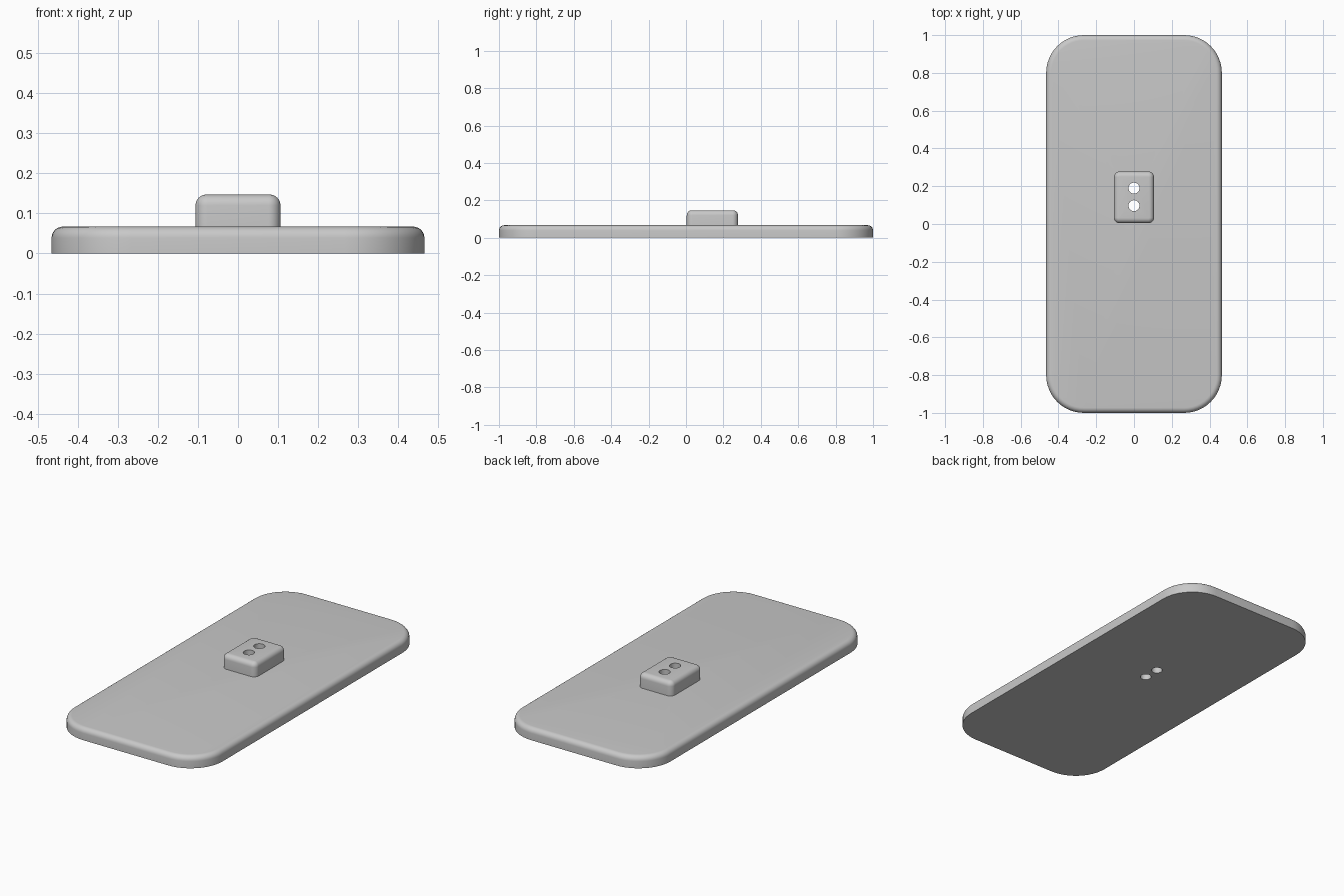
import bpy
import bmesh
from math import cos, sin, pi, radians

default_cube = bpy.data.objects.get("Cube")
if default_cube:
    bpy.data.objects.remove(default_cube, do_unlink=True)

# Single grey material
grey = bpy.data.materials.new("light grey")
grey.use_nodes = True
colour = (0.58, 0.58, 0.58, 1)
grey.diffuse_color = colour
grey.node_tree.nodes["Principled BSDF"].inputs["Base Color"].default_value = colour

PLATE_TOP = 0.067
BLOCK_TOP = 0.147
HOLE_RADIUS = 0.029
HOLE_Y = (0.097, 0.19)
CORNER_STEPS = 12
FILLET_STEPS = 6


def finish(name, bm):
    bmesh.ops.recalc_face_normals(bm, faces=bm.faces)
    mesh = bpy.data.meshes.new(name)
    bm.to_mesh(mesh)
    bm.free()
    mesh.materials.append(grey)
    obj = bpy.data.objects.new(name, mesh)
    bpy.context.collection.objects.link(obj)
    return obj


def rounded_slab(name, half_x, half_y, centre_y, bottom, top, radius, fillet):
    """Slab with rounded corners and a filleted top rim."""
    bm = bmesh.new()
    levels = [(0, bottom)]
    for i in range(FILLET_STEPS + 1):
        a = pi / 2 * i / FILLET_STEPS
        levels.append((fillet * (1 - cos(a)), top - fillet * (1 - sin(a))))
    rings = []
    for inset, z in levels:
        ring = []
        for q, (sx, sy) in enumerate([(1, 1), (-1, 1), (-1, -1), (1, -1)]):
            for k in range(CORNER_STEPS + 1):
                a = pi / 2 * (q + k / CORNER_STEPS)
                r = radius - inset
                ring.append(bm.verts.new((sx * (half_x - radius) + r * cos(a),
                                          centre_y + sy * (half_y - radius) + r * sin(a), z)))
        rings.append(ring)
    for low, high in zip(rings, rings[1:]):
        for i in range(len(low)):
            j = (i + 1) % len(low)
            bm.faces.new((low[i], low[j], high[j], high[i]))
    bm.faces.new(rings[0][::-1])
    bm.faces.new(rings[-1])
    return finish(name, bm)


def drill(obj):
    """Cut the two vertical screw holes through a part."""
    for y in HOLE_Y:
        bm = bmesh.new()
        bmesh.ops.create_cone(bm, cap_ends=True, segments=32, radius1=HOLE_RADIUS,
                              radius2=HOLE_RADIUS, depth=1)
        bmesh.ops.translate(bm, verts=bm.verts, vec=(0, y, 0))
        cutter = finish("hole_cutter", bm)
        cutter.hide_render = True
        mod = obj.modifiers.new("hole", "BOOLEAN")
        mod.operation = "DIFFERENCE"
        mod.solver = "EXACT"
        mod.object = cutter
        bpy.context.view_layer.objects.active = obj
        bpy.ops.object.modifier_apply(modifier=mod.name)
        bpy.data.objects.remove(cutter, do_unlink=True)


# Base plate and the small mounting block on top of it
parts = [
    rounded_slab("base_plate", 0.465, 1.0, 0, 0, PLATE_TOP, 0.2, 0.028),
    rounded_slab("mounting_block", 0.106, 0.137, 0.141, PLATE_TOP, BLOCK_TOP, 0.03, 0.027),
]
for part in parts:
    drill(part)
    bpy.ops.object.select_all(action="DESELECT")
    part.select_set(True)
    bpy.context.view_layer.objects.active = part
    bpy.ops.object.shade_smooth_by_angle(angle=radians(35))
